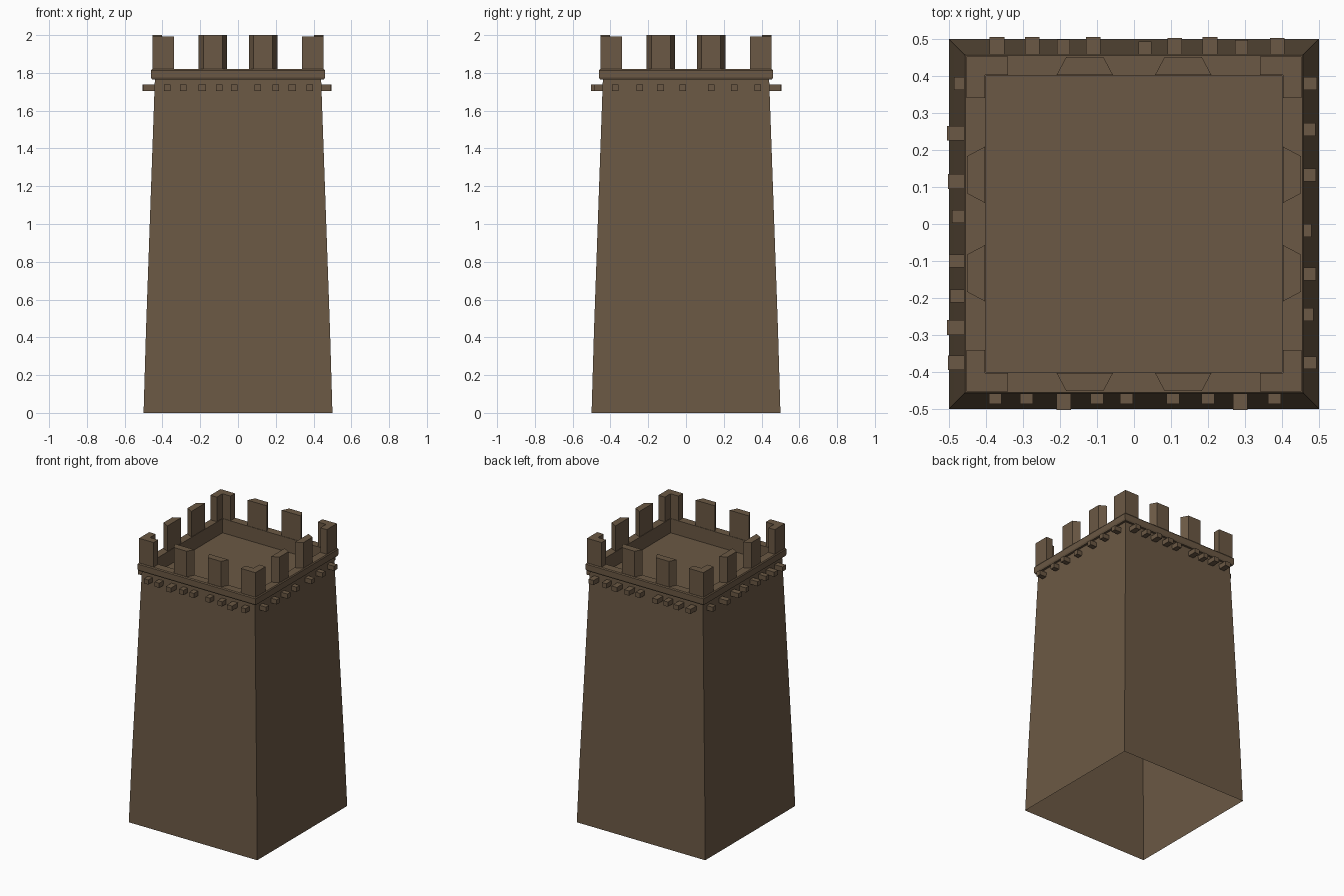
import bpy
import bmesh
from math import radians
from mathutils import Matrix

if "Cube" in bpy.data.objects:
    bpy.data.objects.remove(bpy.data.objects["Cube"], do_unlink=True)

stone = bpy.data.materials.new("brown stone")
stone.use_nodes = True
colour = (0.147, 0.099, 0.058, 1)
stone.diffuse_color = colour
stone.node_tree.nodes["Principled BSDF"].inputs["Base Color"].default_value = colour


def finish(name, bm):
    """Turn a bmesh into a flat shaded stone object."""
    mesh = bpy.data.meshes.new(name)
    bm.to_mesh(mesh)
    bm.free()
    mesh.materials.append(stone)
    obj = bpy.data.objects.new(name, mesh)
    bpy.context.collection.objects.link(obj)
    return obj


def square_sweep(name, profile, cap=False):
    """Join square rings given as (half width, height), outside first."""
    bm = bmesh.new()
    rings = [[bm.verts.new((sx * h, sy * h, z))
              for sx, sy in ((-1, -1), (1, -1), (1, 1), (-1, 1))]
             for h, z in profile]
    for low, high in zip(rings, rings[1:]):
        for i in range(4):
            j = (i + 1) % 4
            bm.faces.new((low[i], low[j], high[j], high[i]))
    if cap:
        bm.faces.new(rings[-1])
    return finish(name, bm)


def prism(name, outline, bottom, top, turn=0):
    """Raise an outline and rotate it about the tower's axis."""
    bm = bmesh.new()
    base = bm.faces.new([bm.verts.new((x, y, bottom)) for x, y in outline])
    raised = bmesh.ops.extrude_face_region(bm, geom=[base])["geom"]
    for v in raised:
        if isinstance(v, bmesh.types.BMVert):
            v.co.z = top
    bmesh.ops.recalc_face_normals(bm, faces=bm.faces)
    bm.transform(Matrix.Rotation(radians(turn), 4, "Z"))
    return finish(name, bm)


# Tapered hollow shaft, open underneath
square_sweep("tower_shaft", [(0.5, 0), (0.487, 0.44), (0.44, 1.77)])

# Overhanging ledge, parapet lining and sunken roof floor
square_sweep("parapet_and_roof", [(0.44, 1.765), (0.455, 1.765), (0.46, 1.775),
                                  (0.46, 1.813), (0.455, 1.82), (0.40, 1.82),
                                  (0.40, 1.72)], cap=True)

# Corbels on each side: (position along the wall, outer reach)
corbels = {
    "front": (0, [(-.375, .487), (-.29, .487), (-.19, .503), (-.1, .487), (-.02, .487),
                  (.105, .487), (.2, .487), (.287, .503), (.38, .487)]),
    "left": (90, [(-.375, .493), (-.245, .485), (-.135, .492), (-.017, .48),
                  (.133, .492), (.255, .49), (.38, .495)]),
    "back": (180, [(-.387, .503), (-.29, .497), (-.205, .505), (-.11, .503), (-.03, .493),
                   (.11, .505), (.19, .498), (.275, .505), (.37, .505)]),
    "right": (270, [(-.38, .487), (-.245, .505), (-.115, .503), (-.02, .492), (.1, .5),
                    (.195, .497), (.28, .505), (.375, .503)]),
}
for side, (turn, row) in corbels.items():
    for n, (x, reach) in enumerate(row, 1):
        w = 0.02 if reach > 0.5 else 0.0175
        prism(f"{side}_corbel_{n}",
              [(x - w, -reach), (x + w, -reach), (x + w, -0.43), (x - w, -0.43)],
              1.705, 1.738, turn)

    # Two tapered merlons per side, narrower on the outside
    for n, x in enumerate((-0.133, 0.133), 1):
        prism(f"{side}_merlon_{n}",
              [(x - 0.05, -0.452), (x + 0.05, -0.452),
               (x + 0.076, -0.403), (x - 0.076, -0.403)], 1.82, 2.0, turn)

    # Angled corner merlon at the start of the side
    prism(f"{side}_corner_merlon",
          [(-0.453, -0.453), (-0.34, -0.453), (-0.34, -0.403), (-0.403, -0.403),
           (-0.403, -0.34), (-0.453, -0.34)], 1.82, 1.993, turn)
